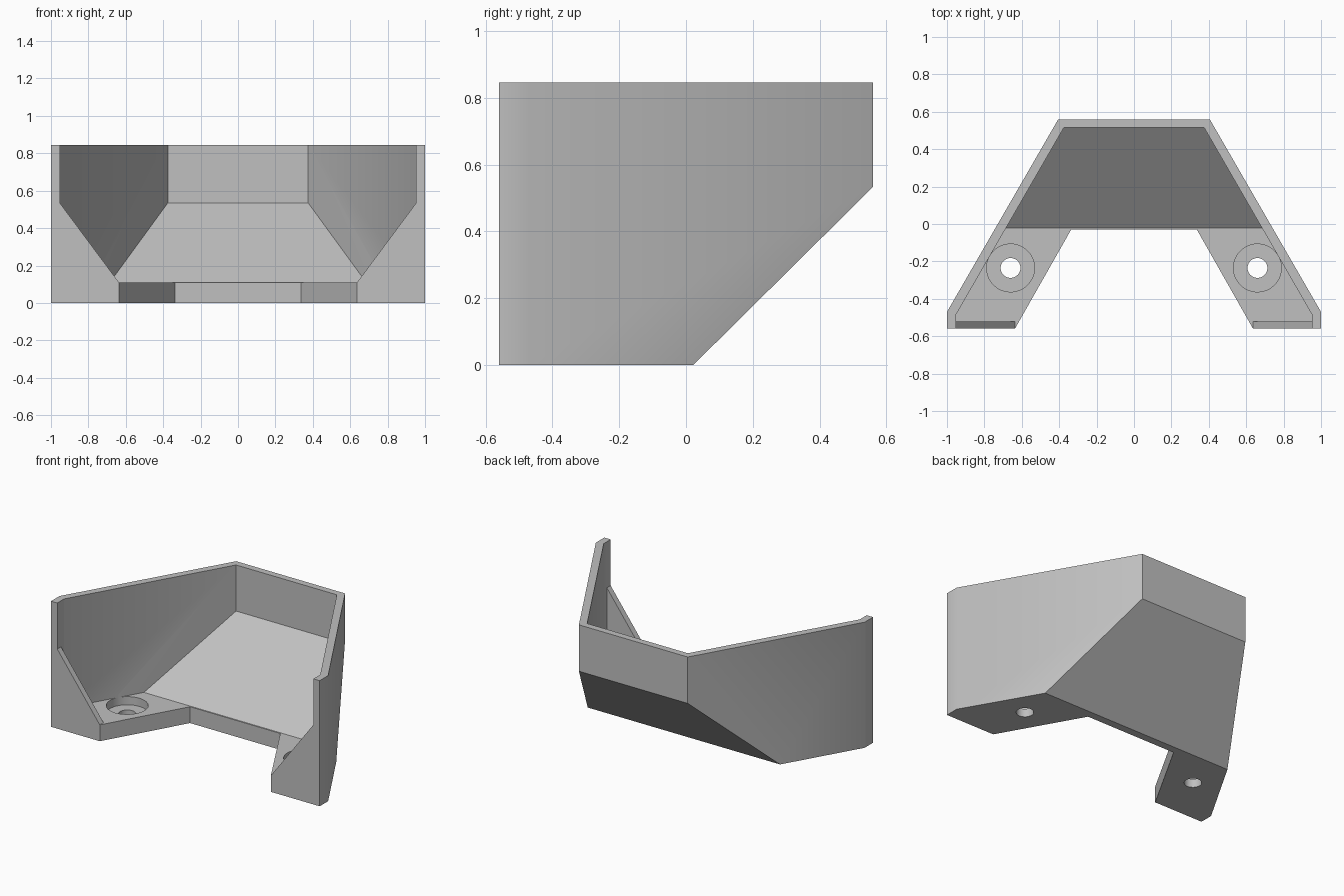
import bpy, bmesh, math
from mathutils import Vector

cube = bpy.data.objects.get("Cube")
if cube:
    bpy.data.objects.remove(cube, do_unlink=True)

HEIGHT, FLOOR = 0.845, 0.11

grey = bpy.data.materials.new("plain grey")
grey.use_nodes = True
colour = (0.53, 0.53, 0.53, 1)
grey.diffuse_color = colour
grey.node_tree.nodes["Principled BSDF"].inputs["Base Color"].default_value = colour


def mirrored(half):
    """Close a right-half outline by reflecting it across x = 0."""
    return half + [(-x, v) for x, v in reversed(half)]


def make_object(name, bm):
    bmesh.ops.recalc_face_normals(bm, faces=bm.faces)
    mesh = bpy.data.meshes.new(name)
    bm.to_mesh(mesh)
    bm.free()
    mesh.materials.append(grey)
    obj = bpy.data.objects.new(name, mesh)
    bpy.context.collection.objects.link(obj)
    return obj


def prism(name, outline, low, high, axis="z", slope=None, keep=1):
    """Extrude an outline; slope = two (y, z) points of a plane that trims it."""
    bm = bmesh.new()
    place = (lambda a, b: (a, b, low)) if axis == "z" else (lambda a, b: (a, low, b))
    base = bm.faces.new([bm.verts.new(place(a, b)) for a, b in outline])
    top = bmesh.ops.extrude_face_region(bm, geom=[base])["geom"]
    shift = Vector((0, 0, high - low) if axis == "z" else (0, high - low, 0))
    bmesh.ops.translate(bm, vec=shift,
                        verts=[g for g in top if isinstance(g, bmesh.types.BMVert)])
    if slope:
        (y0, z0), (y1, z1) = slope
        cut = bmesh.ops.bisect_plane(
            bm, geom=bm.verts[:] + bm.edges[:] + bm.faces[:],
            plane_co=(0, y0, z0), plane_no=(0, z0 - z1, y1 - y0), clear_inner=True)
        edges = [g for g in cut["geom_cut"] if isinstance(g, bmesh.types.BMEdge)]
        bmesh.ops.contextual_create(bm, geom=edges)
    return make_object(name, bm)


def cylinder(name, x, y, radius, low, high):
    bm = bmesh.new()
    bmesh.ops.create_cone(bm, cap_ends=True, segments=48, radius1=radius,
                          radius2=radius, depth=high - low)
    bmesh.ops.translate(bm, verts=bm.verts, vec=(x, y, (low + high) / 2))
    return make_object(name, bm)


# Outer shell with sloping underside at the back
bracket = prism("bracket_shell",
                mirrored([(1, -0.56), (1, -0.47), (0.405, 0.56)]),
                0, HEIGHT, slope=[(0.022, 0), (0.56, 0.533)])

# Inner space with sloping floor
cutters = [prism("cavity_cutter",
                 mirrored([(0.953, -0.52), (0.953, -0.487), (0.375, 0.515)]),
                 FLOOR, 1.2, slope=[(-0.022, FLOOR), (0.515, 0.535)])]

# Front opening, leaving a triangular gusset on each leg
cutters.append(prism("front_opening_cutter",
                     mirrored([(0.637, FLOOR), (0.953, 0.535), (0.953, 1.2)]),
                     -0.7, -0.51, axis="y"))

# Notch between the two legs
cutters.append(prism("leg_notch_cutter",
                     mirrored([(0.716, -0.7), (0.336, -0.03)]), -0.1, 0.2))

# Counterbored screw holes
for side in (-1, 1):
    cutters.append(cylinder("counterbore_cutter", side * 0.66, -0.235, 0.128, 0.055, 0.13))
    cutters.append(cylinder("screw_hole_cutter", side * 0.66, -0.235, 0.053, -0.1, 0.2))

bpy.context.view_layer.objects.active = bracket
bracket.select_set(True)
for cutter in cutters:
    cutter.hide_render = True
    mod = bracket.modifiers.new("cut", "BOOLEAN")
    mod.operation = "DIFFERENCE"
    mod.solver = "EXACT"
    mod.object = cutter
    bpy.ops.object.modifier_apply(modifier=mod.name)
    bpy.data.objects.remove(cutter, do_unlink=True)

bpy.ops.object.shade_smooth_by_angle(angle=math.radians(32))
